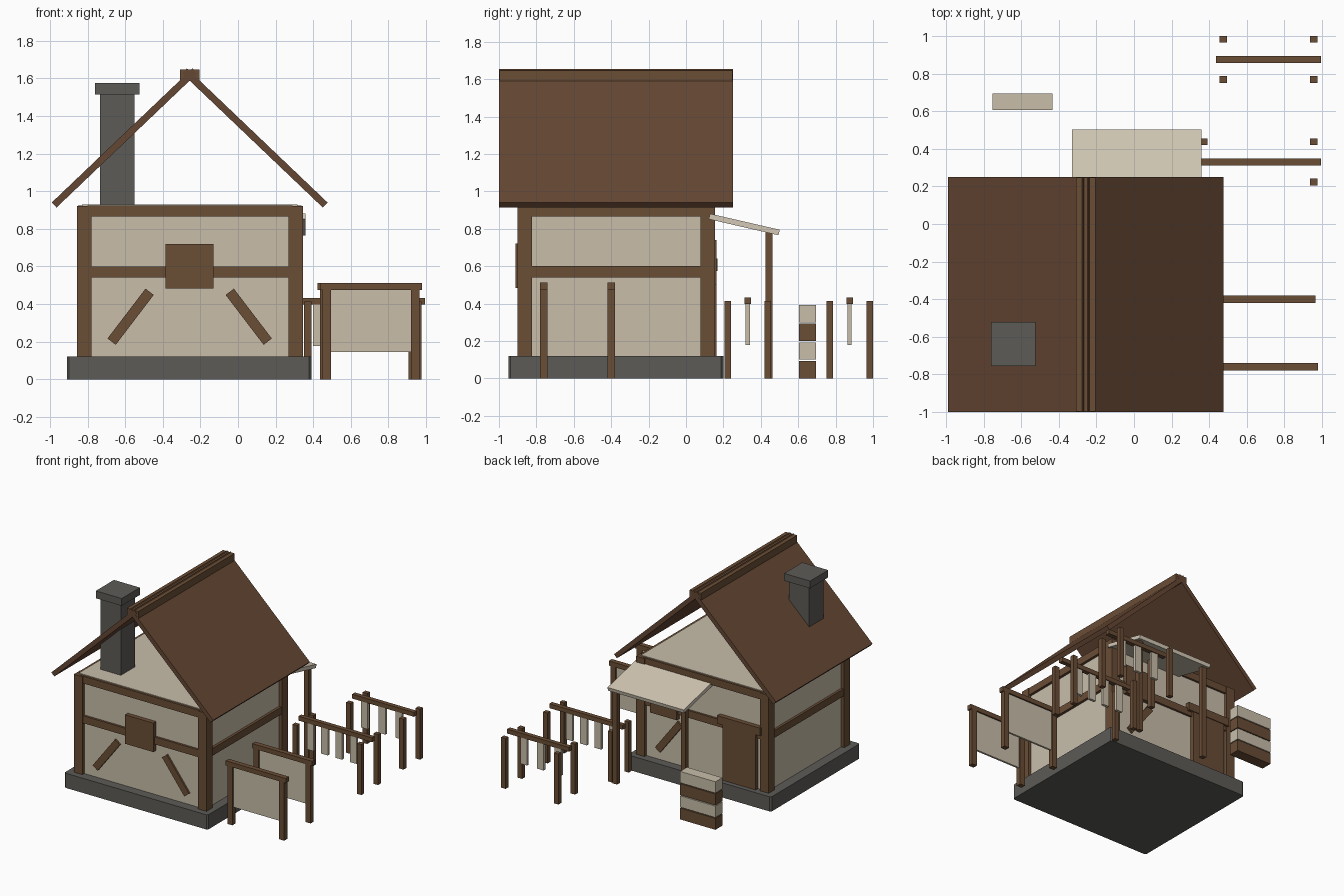
import bpy, bmesh, math
from mathutils import Vector

if "Cube" in bpy.data.objects:
    bpy.data.objects.remove(bpy.data.objects["Cube"])


def srgb(r, g, b):
    f = lambda c: c / 12.92 if c <= 0.04045 else ((c + 0.055) / 1.055) ** 2.4
    return (f(r / 255), f(g / 255), f(b / 255), 1)


def material(name, *rgb):
    m = bpy.data.materials.new(name)
    m.diffuse_color = srgb(*rgb)
    m.use_nodes = True
    m.node_tree.nodes["Principled BSDF"].inputs["Base Color"].default_value = m.diffuse_color
    return m


TIMBER = material("timber brown", 106, 77, 53)
ROOF = material("roof brown", 101, 71, 51)
PLASTER = material("plaster beige", 200, 190, 170)
CANVAS = material("canvas cream", 211, 201, 182)
STONE = material("stone grey", 92, 91, 87)


def prism(name, pts, lo, hi, mat, axis='y'):
    """Extrude a profile: (x, z) points along y, or (y, z) points along x, or (x, y) along z."""
    place = {'y': lambda a, b, t: (a, t, b),
             'x': lambda a, b, t: (t, a, b),
             'z': lambda a, b, t: (a, b, t)}[axis]
    bm = bmesh.new()
    bottom = [bm.verts.new(place(a, b, lo)) for a, b in pts]
    top = [bm.verts.new(place(a, b, hi)) for a, b in pts]
    bm.faces.new(bottom)
    bm.faces.new(top)
    n = len(pts)
    for i in range(n):
        bm.faces.new((bottom[i], bottom[(i + 1) % n], top[(i + 1) % n], top[i]))
    bmesh.ops.recalc_face_normals(bm, faces=bm.faces)
    me = bpy.data.meshes.new(name)
    bm.to_mesh(me)
    bm.free()
    me.materials.append(mat)
    ob = bpy.data.objects.new(name, me)
    bpy.context.collection.objects.link(ob)
    return ob


def box(name, x0, x1, y0, y1, z0, z1, mat):
    return prism(name, [(x0, y0), (x1, y0), (x1, y1), (x0, y1)], z0, z1, mat, 'z')


def plank(p, q, thick):
    """Rectangle profile around the line p-q."""
    p, q = Vector(p), Vector(q)
    d = (q - p).normalized() * thick / 2
    s = Vector((-d.y, d.x))
    return [p + s, q + s, q - s, p - s]


CX = -0.257  # house centre line

# stone foundation with chamfered corners
c = 0.012
x0, x1, y0, y1 = -0.91, 0.39, -0.95, 0.20
prism("foundation", [(x0 + c, y0), (x1 - c, y0), (x1, y0 + c), (x1, y1 - c),
                     (x1 - c, y1), (x0 + c, y1), (x0, y1 - c), (x0, y0 + c)],
      0, 0.12, STONE, 'z')

# plaster walls, closed on top
box("walls", -0.83, 0.317, -0.875, 0.13, 0.12, 0.93, PLASTER)

# timber frame: corner posts and two rings of beams
for sx, (a, b) in (("left", (-0.857, -0.78)), ("right", (0.268, 0.345))):
    for sy, (d, e) in (("front", (-0.90, -0.823)), ("back", (0.077, 0.154))):
        box(f"corner_post_{sy}_{sx}", a, b, d, e, 0.12, 0.922, TIMBER)
for lvl, z0, z1 in (("middle", 0.54, 0.60), ("top", 0.865, 0.925)):
    box(f"{lvl}_beam_front", -0.80, 0.29, -0.893, -0.85, z0, z1, TIMBER)
    box(f"{lvl}_beam_back", -0.80, 0.29, 0.10, 0.147, z0, z1, TIMBER)
    box(f"{lvl}_beam_left", -0.85, -0.80, -0.85, 0.10, z0, z1, TIMBER)
    box(f"{lvl}_beam_right", 0.29, 0.338, -0.85, 0.10, z0, z1, TIMBER)

# diagonal braces on front and back
for sy, d, e in (("front", -0.89, -0.86), ("back", 0.11, 0.145)):
    for side, s in (("left", 1), ("right", -1)):
        pts = plank((CX - s * 0.415, 0.20), (CX - s * 0.213, 0.465), 0.055)
        prism(f"brace_{sy}_{side}", pts, d, e, TIMBER)

# shutter boards, door and lintel
box("front_shutter", -0.385, -0.13, -0.911, -0.87, 0.483, 0.72, TIMBER)
box("back_shutter", -0.03, 0.21, 0.12, 0.163, 0.50, 0.74, TIMBER)
box("door", -0.745, -0.445, 0.12, 0.162, 0.12, 0.58, TIMBER)
box("door_lintel", -0.79, -0.40, 0.12, 0.168, 0.575, 0.64, TIMBER)

# roof slabs and ridge beam
for side, s in (("left", -1), ("right", 1)):
    prof = [(0.733, 0.94), (-0.015, 1.653), (-0.04, 1.626), (0.708, 0.913)]
    prism(f"roof_{side}", [(CX + s * u, z) for u, z in prof], -1.0, 0.25, ROOF)
box("ridge_beam", CX - 0.052, CX + 0.052, -0.998, 0.248, 1.585, 1.647, TIMBER)

# chimney
box("chimney_shaft", -0.735, -0.55, -0.73, -0.545, 0.92, 1.52, STONE)
box("chimney_cap", -0.76, -0.525, -0.755, -0.52, 1.515, 1.575, STONE)

# awning over the back yard with two posts
prism("awning", plank((0.125, 0.866), (0.498, 0.780), 0.03), -0.33, 0.36, CANVAS, 'x')
for side, x in (("left", -0.30), ("right", 0.32)):
    box(f"awning_post_{side}", x - 0.02, x + 0.02, 0.425, 0.463, 0, 0.79, TIMBER)

# stretching frames beside the house
for name, x, y in (("front", 0.707, -0.76), ("rear", 0.694, -0.40)):
    for side, s in (("left", -1), ("right", 1)):
        px = x + s * 0.235
        box(f"{name}_frame_post_{side}", px - 0.023, px + 0.023, y - 0.02, y + 0.02, 0, 0.48, TIMBER)
    box(f"{name}_frame_bar", x - 0.272, x + 0.272, y - 0.02, y + 0.02, 0.475, 0.513, TIMBER)
    box(f"{name}_frame_panel", x - 0.22, x + 0.22, y - 0.008, y + 0.008, 0.145, 0.478, PLASTER)

# drying racks: four posts, a bar and hanging strips
racks = (("near", 0.37, 0.33, (0.43, 0.56, 0.69, 0.82)),
         ("far", 0.475, 0.435, (0.54, 0.70, 0.85)))
for (name, xl, xb, strips), y in zip(racks, (0.33, 0.875)):
    for i, px in enumerate((xl, 0.955)):
        for j, py in enumerate((y - 0.107, y + 0.107)):
            box(f"{name}_rack_post_{i}{j}", px - 0.02, px + 0.02, py - 0.018, py + 0.018, 0, 0.413, TIMBER)
    box(f"{name}_rack_bar", xb, 0.995, y - 0.018, y + 0.018, 0.397, 0.433, TIMBER)
    for k, px in enumerate(strips):
        box(f"{name}_rack_strip_{k}", px - 0.03, px + 0.03, y - 0.011, y + 0.011, 0.178, 0.40, PLASTER)

# stack of boards and folded hides
for i in range(4):
    box(f"stack_layer_{i}", -0.753, -0.433, 0.605, 0.695, i * 0.1, i * 0.1 + 0.093,
        PLASTER if i % 2 else TIMBER)
